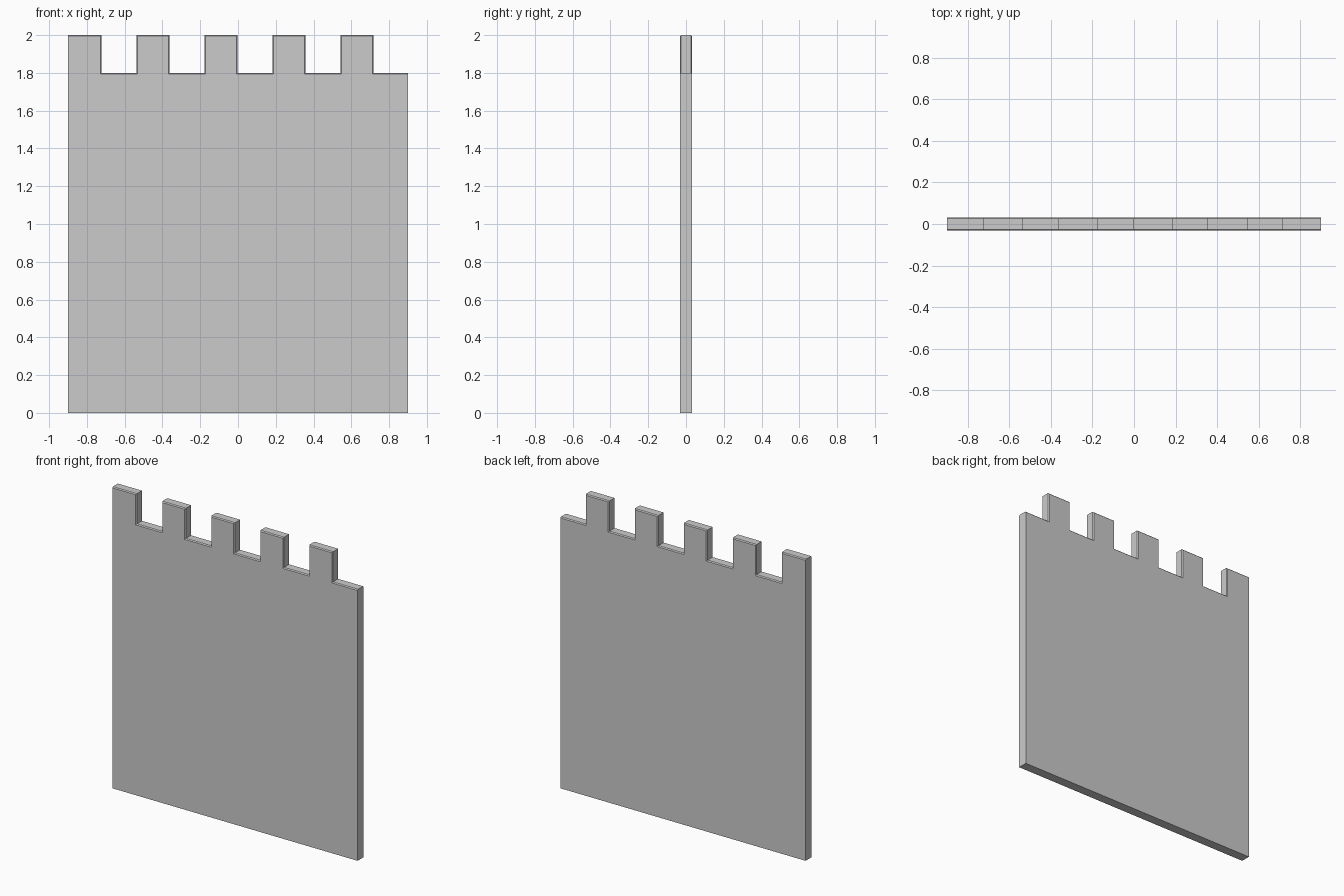
import bpy, bmesh

if "Cube" in bpy.data.objects:
    bpy.data.objects.remove(bpy.data.objects["Cube"])

HALF_W, HALF_T = 0.9, 0.032
FLOOR, TOP = 1.8, 2.0
STEP = 0.18
INSET = 0.003      # merlons are slightly narrower than the gaps
CHAMFER = 0.006

# Crenellated outline: bottom edge, then merlons from left to right
outline = [(HALF_W, 0), (-HALF_W, 0)]
for i in range(5):
    left = -HALF_W + 2 * i * STEP
    right = left + STEP
    if i == 0:
        outline.append((left, TOP))
    else:
        outline += [(left + INSET, FLOOR), (left + INSET, TOP)]
    outline += [(right - INSET, TOP), (right - INSET, FLOOR)]
outline.append((HALF_W, FLOOR))

# Extrude the outline through the wall thickness
bm = bmesh.new()
face = bm.faces.new([bm.verts.new((x, -HALF_T, z)) for x, z in outline])
ext = bmesh.ops.extrude_face_region(bm, geom=[face])
moved = [v for v in ext["geom"] if isinstance(v, bmesh.types.BMVert)]
bmesh.ops.translate(bm, verts=moved, vec=(0, 2 * HALF_T, 0))
bmesh.ops.recalc_face_normals(bm, faces=bm.faces[:])


# Small chamfer on the front and back rims of the battlements
def on_rim(e):
    a, b = (v.co for v in e.verts)
    return abs(a.y - b.y) < 1e-5 and min(a.z, b.z) > FLOOR - 0.01


rim = [e for e in bm.edges if on_rim(e)]
bmesh.ops.bevel(bm, geom=rim, offset=CHAMFER, segments=1, profile=0.5,
                affect='EDGES', clamp_overlap=True)

mesh = bpy.data.meshes.new("battlement_wall")
bm.to_mesh(mesh)
bm.free()
wall = bpy.data.objects.new("battlement_wall", mesh)
bpy.context.collection.objects.link(wall)
